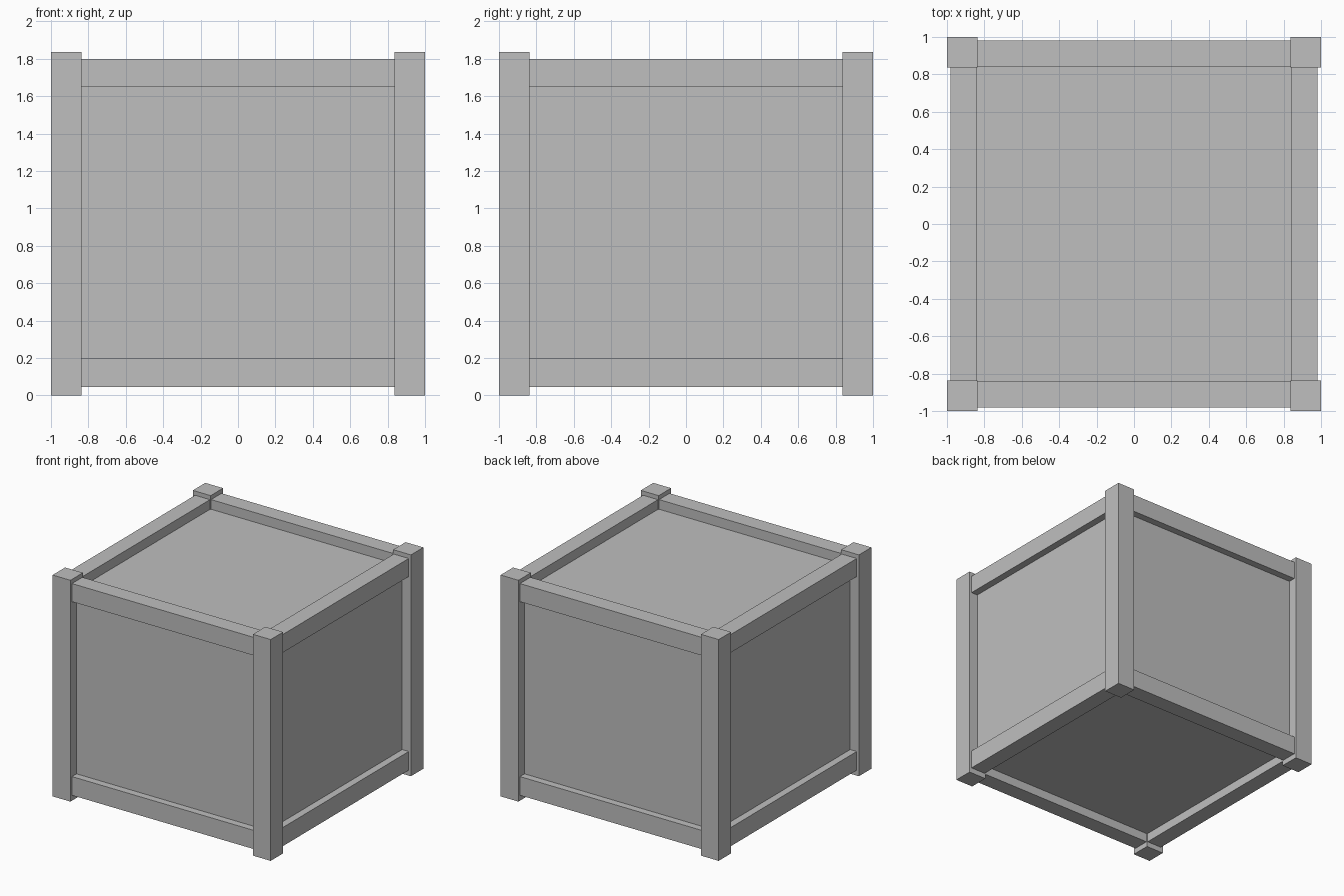
import bpy

# Remove the default cube only
cube = bpy.data.objects.get("Cube")
if cube:
    bpy.data.objects.remove(cube, do_unlink=True)

# Single flat grey
grey = bpy.data.materials.new("plain_grey")
grey.use_nodes = True
colour = (0.52, 0.52, 0.52, 1)
grey.diffuse_color = colour
grey.node_tree.nodes["Principled BSDF"].inputs["Base Color"].default_value = colour


def box(name, low, high):
    """Axis-aligned box between two opposite corners."""
    centre = [(a + b) / 2 for a, b in zip(low, high)]
    bpy.ops.mesh.primitive_cube_add(size=1, location=centre)
    ob = bpy.context.object
    ob.name = name
    ob.scale = [b - a for a, b in zip(low, high)]
    bpy.ops.object.transform_apply(location=False, rotation=False, scale=True)
    ob.data.materials.append(grey)
    return ob


HEIGHT = 1.835
POST_IN = 0.837            # inner face of the corner posts
RAIL_IN, RAIL_OUT = 0.843, 0.98
PANEL = 0.92               # half width of the box body

# Box body
box("crate_body", (-PANEL, -PANEL, 0.12), (PANEL, PANEL, 1.72))

# Corner posts
for x_name, sx in (("left", 1), ("right", -1)):
    for y_name, sy in (("front", -1), ("back", 1)):
        xs = sorted((sx * POST_IN, sx))
        ys = sorted((sy * POST_IN, sy))
        box(f"{y_name}_{x_name}_post", (xs[0], ys[0], 0), (xs[1], ys[1], HEIGHT))

# Rails along the lower and upper edges, ending just inside the posts
END = POST_IN + 0.003
for level, z0, z1 in (("lower", 0.045, 0.2), ("upper", 1.65, 1.8)):
    for y_name, s in (("front", -1), ("back", 1)):
        a, b = sorted((s * RAIL_IN, s * RAIL_OUT))
        box(f"{level}_{y_name}_rail", (-END, a, z0), (END, b, z1))
    for x_name, s in (("left", 1), ("right", -1)):
        a, b = sorted((s * RAIL_IN, s * RAIL_OUT))
        box(f"{level}_{x_name}_rail", (a, -END, z0), (b, END, z1))
